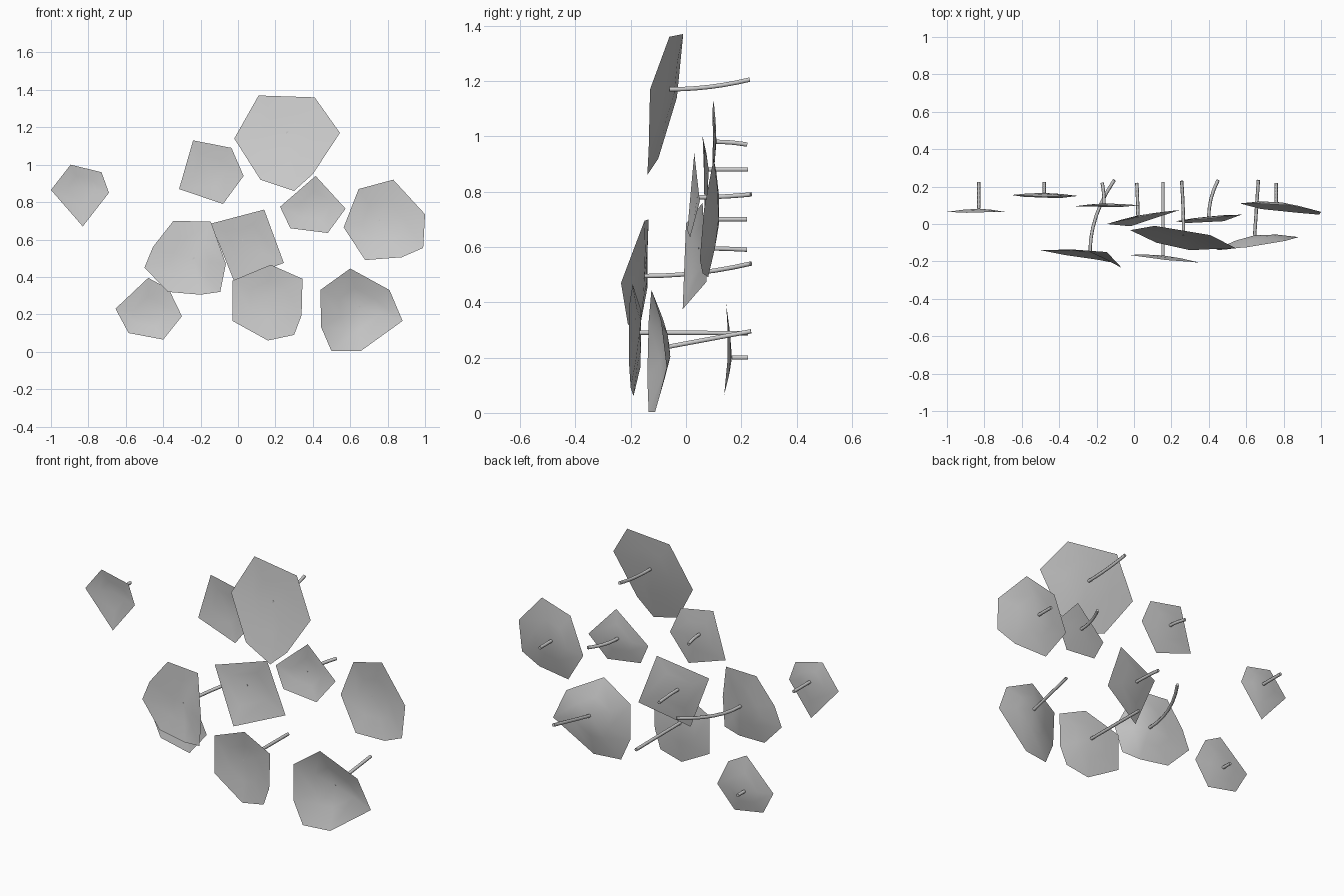
import bpy
import bmesh
from mathutils import Vector

if "Cube" in bpy.data.objects:
    bpy.data.objects.remove(bpy.data.objects["Cube"])

STEM_RADIUS = 0.009


def leaf_blade(name, rim, centre):
    """Gently cupped polygon leaf: centre vertex, middle ring, rim."""
    bm = bmesh.new()
    c = Vector(centre)
    outer = [Vector((x, y, z)) for x, z, y in rim]
    depth = c.y - sum(p.y for p in outer) / len(outer)
    cv = bm.verts.new(c)
    ov = [bm.verts.new(p) for p in outer]
    mv = [bm.verts.new(c.lerp(p, 0.5) + Vector((0, 0.15 * depth, 0))) for p in outer]
    n = len(outer)
    for i in range(n):
        j = (i + 1) % n
        bm.faces.new((cv, mv[i], mv[j]))
        bm.faces.new((mv[i], ov[i], ov[j], mv[j]))
    bmesh.ops.recalc_face_normals(bm, faces=bm.faces)
    bm.faces.ensure_lookup_table()
    if sum(f.normal.y for f in bm.faces) > 0:
        bmesh.ops.reverse_faces(bm, faces=bm.faces)
    for f in bm.faces:
        f.smooth = True
    me = bpy.data.meshes.new(name)
    bm.to_mesh(me)
    bm.free()
    bpy.context.collection.objects.link(bpy.data.objects.new(name, me))


def leaf_stem(name, start, tip, straight=False):
    """Thin stalk running backwards, leaving the blade at a right angle."""
    a, b = Vector(start), Vector(tip)
    ctl = (a + b) / 2
    if not straight:
        ctl = Vector((a.x, ctl.y, a.z))
    cu = bpy.data.curves.new(name, 'CURVE')
    cu.dimensions = '3D'
    cu.bevel_depth = STEM_RADIUS
    cu.bevel_resolution = 1
    cu.use_fill_caps = True
    sp = cu.splines.new('POLY')
    steps = 6
    sp.points.add(steps)
    for i in range(steps + 1):
        t = i / steps
        p = a * (1 - t) ** 2 + ctl * 2 * t * (1 - t) + b * t * t
        sp.points[i].co = (*p, 1)
    bpy.context.collection.objects.link(bpy.data.objects.new(name, cu))


def leaf(place, rim, centre, tip, straight=False):
    leaf_blade(place + "_leaf", rim, centre)
    leaf_stem(place + "_stem", centre, tip, straight)


# Each rim point is (x, z, y); centre and stem tip are (x, y, z)
# Upper leaves
leaf("top", [(.11, 1.37, -.01), (.41, 1.36, -.06), (.545, 1.17, -.13), (.40, .95, -.135),
             (.30, .86, -.14), (.12, .92, -.10), (-.02, 1.14, -.033)],
     (.265, -.06, 1.17), (.255, .23, 1.205))
leaf("upper_left", [(-.24, 1.13, .10), (-.035, 1.09, .095), (.03, .94, .10),
                    (-.08, .79, .09), (-.315, .87, .095)],
     (-.16, .11, .98), (-.17, .22, .97))
leaf("far_left", [(-.895, 1.0, .06), (-.73, .96, .065), (-.69, .85, .065),
                  (-.83, .67, .068), (-1.0, .865, .065)],
     (-.83, .082, .88), (-.83, .225, .88))

# Right side leaves
leaf("small_right", [(.415, .94, .03), (.575, .765, .05), (.48, .635, .015),
                     (.28, .66, .005), (.225, .775, .015)],
     (.40, .04, .78), (.45, .235, .79))
leaf("far_right", [(.645, .87, .11), (.83, .92, .10), (1.0, .735, .065), (.99, .555, .05),
                   (.875, .505, .06), (.68, .49, .08), (.565, .665, .11)],
     (.76, .118, .70), (.76, .22, .70))
leaf("lower_right", [(.60, .445, -.125), (.81, .33, -.09), (.88, .165, -.07), (.655, .003, -.112),
                     (.50, .003, -.135), (.445, .13, -.14), (.44, .33, -.135)],
     (.645, -.06, .24), (.665, .235, .295), straight=True)

# Middle and lower left leaves
leaf("middle_left", [(-.345, .70, -.135), (-.145, .695, -.15), (-.065, .47, -.235),
                     (-.095, .32, -.21), (-.20, .305, -.19), (-.375, .32, -.165),
                     (-.50, .45, -.14), (-.455, .56, -.14)],
     (-.235, -.15, .495), (-.105, .235, .54))
leaf("middle", [(-.145, .685, 0), (.14, .76, .06), (.245, .475, .075), (-.02, .375, -.012)],
     (.02, .045, .595), (.015, .22, .59))
leaf("lower_left", [(-.655, .23, .155), (-.48, .395, .145), (-.37, .335, .15),
                    (-.30, .19, .15), (-.40, .065, .138), (-.585, .10, .145)],
     (-.48, .166, .20), (-.48, .225, .20))
leaf("lower_middle", [(-.03, .38, -.165), (.175, .465, -.193), (.345, .39, -.205),
                      (.34, .195, -.207), (.30, .09, -.20), (.16, .06, -.19),
                      (-.03, .165, -.165)],
     (.155, -.168, .29), (.155, .225, .288))
